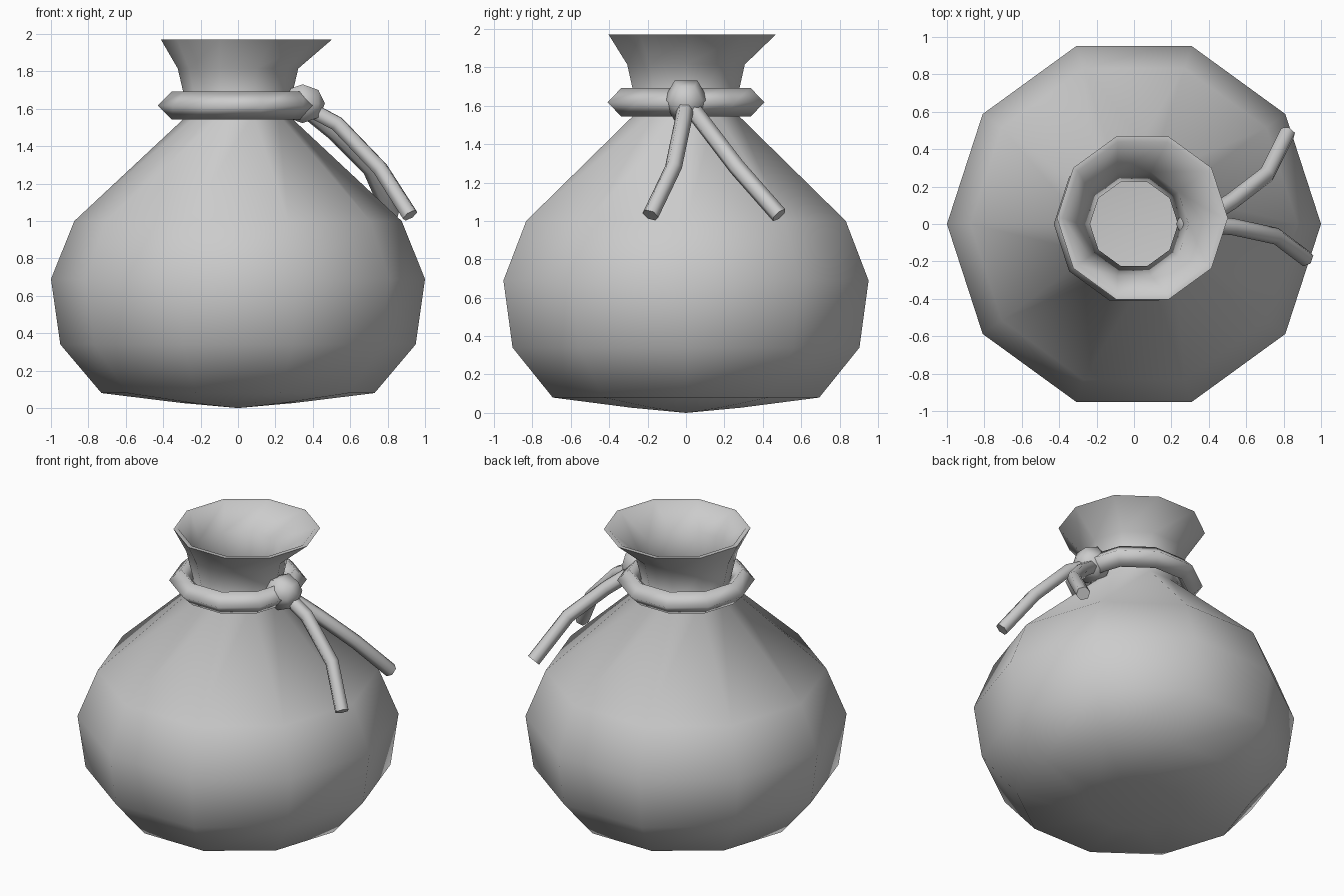
import bpy, bmesh, math
from mathutils import Matrix

if "Cube" in bpy.data.objects:
    bpy.data.objects.remove(bpy.data.objects["Cube"])

SIDES = 10


def finish(bm, name, angle):
    bmesh.ops.recalc_face_normals(bm, faces=bm.faces)
    mesh = bpy.data.meshes.new(name)
    bm.to_mesh(mesh)
    bm.free()
    obj = bpy.data.objects.new(name, mesh)
    bpy.context.collection.objects.link(obj)
    bpy.ops.object.select_all(action='DESELECT')
    obj.select_set(True)
    bpy.context.view_layer.objects.active = obj
    bpy.ops.object.shade_smooth_by_angle(angle=math.radians(angle))
    return obj


def ring(bm, r, z, cx=0, cy=0):
    return [bm.verts.new((cx + r * math.cos(math.tau * i / SIDES),
                          cy + r * math.sin(math.tau * i / SIDES), z)) for i in range(SIDES)]


def bridge(bm, a, b):
    for i in range(SIDES):
        j = (i + 1) % SIDES
        bm.faces.new((a[i], a[j], b[j], b[i]))


# Sack: ten-sided lathe, outer skin then hollow inside (radius, height, centre x, centre y)
outer = [(0.30, 0.027, 0, 0), (0.73, 0.08, 0, 0), (0.95, 0.34, 0, 0), (1.0, 0.69, 0, 0),
         (0.875, 1.0, 0, 0), (0.265, 1.57, 0, 0), (0.322, 1.815, 0, 0), (0.457, 1.97, 0.045, 0.032)]
inner = [(r - 0.03, z + (0.03 if z < 0.1 else 0), x, y) for r, z, x, y in reversed(outer)]
bm = bmesh.new()
rings = [ring(bm, *p) for p in outer + inner]
for a, b in zip(rings, rings[1:]):
    bridge(bm, a, b)
for loop, z in ((rings[0], 0.0), (rings[-1], 0.035)):
    pole = bm.verts.new((0, 0, z))
    for i in range(SIDES):
        bm.faces.new((loop[i], loop[(i + 1) % SIDES], pole))
finish(bm, "sack", 65)

# Cord tied round the neck: diamond section
bm = bmesh.new()
t = 0.075
loops = [ring(bm, 0.354 + dr, 1.618 + dz) for dr, dz in ((t, 0), (0, t), (-t, 0), (0, -t))]
for k in range(4):
    bridge(bm, loops[k], loops[(k + 1) % 4])
finish(bm, "neck_cord", 180)

# Knot: six-sided ball with its pole pointing outward
bm = bmesh.new()
bmesh.ops.create_uvsphere(bm, u_segments=6, v_segments=4, radius=0.12,
                          matrix=Matrix.Translation((0.345, 0, 1.627)) @ Matrix.Rotation(math.pi / 2, 4, 'Y'))
finish(bm, "knot", 180)

# Loose cord ends
tails = {
    "front_cord_end": [(0.36, 0, 1.61), (0.53, -0.015, 1.52), (0.76, -0.065, 1.28), (0.92, -0.185, 1.03)],
    "back_cord_end": [(0.36, 0.02, 1.60), (0.52, 0.12, 1.47), (0.71, 0.265, 1.28), (0.82, 0.485, 1.03)],
}
for name, pts in tails.items():
    curve = bpy.data.curves.new(name, 'CURVE')
    curve.dimensions = '3D'
    curve.bevel_depth = 0.045
    curve.bevel_resolution = 1
    curve.use_fill_caps = True
    spline = curve.splines.new('POLY')
    spline.points.add(len(pts) - 1)
    for p, co in zip(spline.points, pts):
        p.co = (*co, 1)
    spline.use_smooth = True
    bpy.context.collection.objects.link(bpy.data.objects.new(name, curve))
